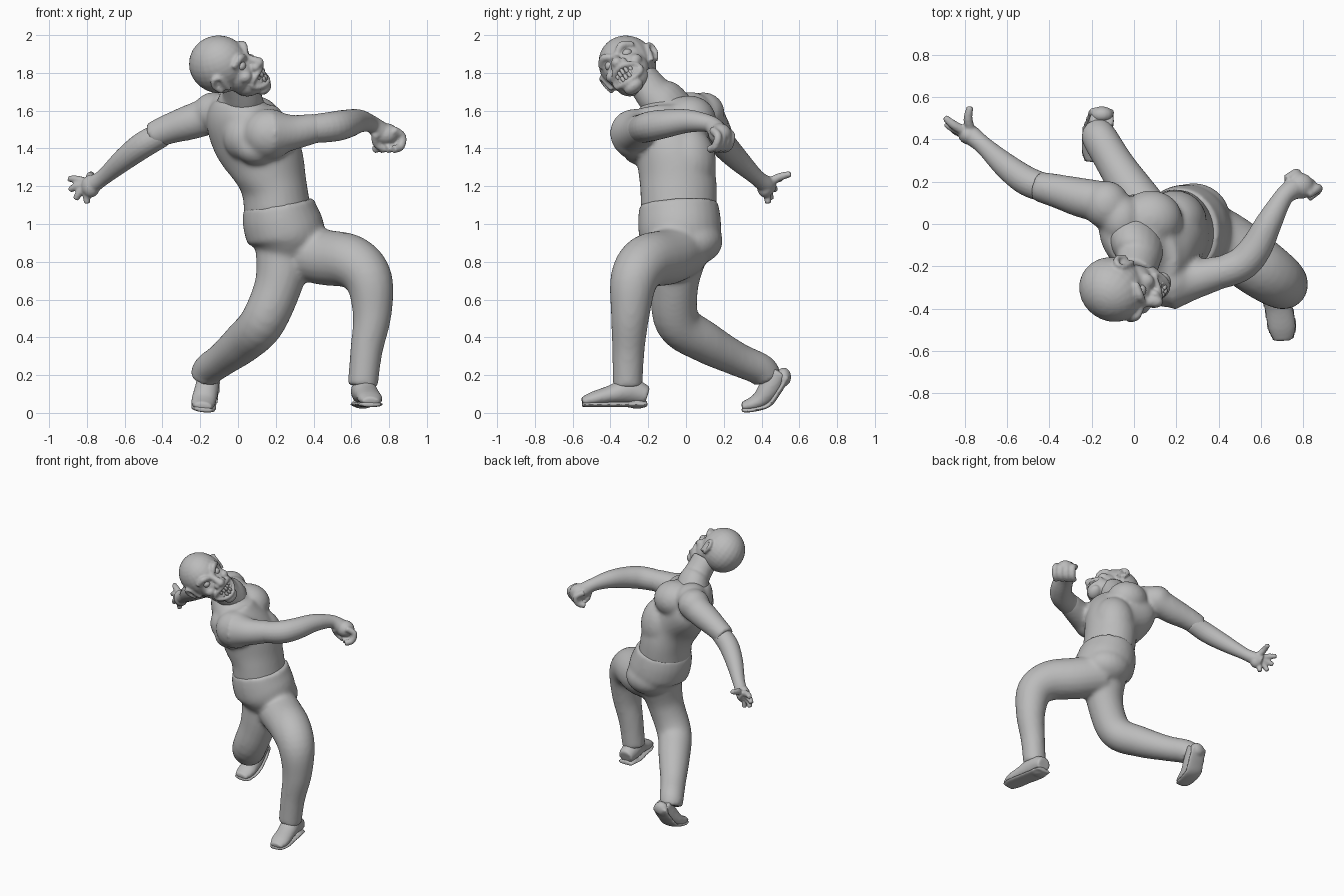
import bpy
import bmesh
import math
from mathutils import Matrix, Quaternion, Vector

cube = bpy.data.objects.get("Cube")
if cube:
    bpy.data.objects.remove(cube)

GREY = (0.5, 0.5, 0.5, 1)
clay = bpy.data.materials.new("plain grey")
clay.use_nodes = True
clay.diffuse_color = GREY
clay.node_tree.nodes["Principled BSDF"].inputs["Base Color"].default_value = GREY


def spline(points, steps):
    """Smooth a row of section values by Catmull-Rom interpolation."""
    rows = []
    last = len(points) - 1
    for i in range(last):
        p, q, r, s = (points[max(0, min(last, i + k))] for k in (-1, 0, 1, 2))
        for step in range(steps):
            t = step / steps
            rows.append([b + t / 2 * (c - a + t * (2 * a - 5 * b + 4 * c - d + t * (3 * (b - c) + d - a)))
                         for a, b, c, d in zip(p, q, r, s)])
    rows.append(list(points[last]))
    return rows


def loft(bm, sections, frame=None, steps=5, sides=20):
    """Closed tube through sections (x, y, z, half width, half depth, yaw)."""
    full = []
    for x, y, z, width, *rest in sections:
        depth = rest[0] if rest else width
        yaw = rest[1] if len(rest) > 1 else 0
        full.append((x, y, z, width, depth, math.radians(yaw)))
    rows = spline(full, steps)
    centres = [Vector(row[:3]) for row in rows]
    side = None
    rings = []
    for i, row in enumerate(rows):
        tangent = (centres[min(i + 1, len(rows) - 1)] - centres[max(i - 1, 0)]).normalized()
        if side is None:
            side = Vector((math.cos(row[5]), math.sin(row[5]), 0))
            if abs(side.dot(tangent)) > 0.8:
                side = Vector((0, 1, 0))
        else:
            side = Quaternion(tangent, row[5] - rows[i - 1][5]) @ side
        side = (side - tangent * side.dot(tangent)).normalized()
        up = tangent.cross(side)
        ring = []
        for k in range(sides):
            angle = math.tau * k / sides
            point = centres[i] + side * row[3] * math.cos(angle) + up * row[4] * math.sin(angle)
            ring.append(bm.verts.new(frame @ point if frame else point))
        rings.append(ring)
    for low, high in zip(rings, rings[1:]):
        for k in range(sides):
            j = (k + 1) % sides
            bm.faces.new((low[k], low[j], high[j], high[k]))
    bm.faces.new(rings[0][::-1])
    bm.faces.new(rings[-1])


def ball(bm, centre, radii, frame=None):
    matrix = Matrix.Translation(centre) @ Matrix.Diagonal((*radii, 1))
    bmesh.ops.create_uvsphere(bm, u_segments=24, v_segments=16, radius=1,
                              matrix=frame @ matrix if frame else matrix)


def finish(name, bm, voxel=None, soften=4):
    """Turn the gathered shapes into one object, fused when voxel is given."""
    bmesh.ops.recalc_face_normals(bm, faces=bm.faces)
    mesh = bpy.data.meshes.new(name)
    bm.to_mesh(mesh)
    bm.free()
    mesh.materials.append(clay)
    obj = bpy.data.objects.new(name, mesh)
    bpy.context.collection.objects.link(obj)
    if voxel:
        fuse = obj.modifiers.new("fuse", "REMESH")
        fuse.mode = "VOXEL"
        fuse.voxel_size = voxel
        fuse.use_smooth_shade = True
        relax = obj.modifiers.new("relax", "SMOOTH")
        relax.iterations = soften
    else:
        bpy.context.view_layer.objects.active = obj
        obj.select_set(True)
        bpy.ops.object.shade_smooth_by_angle(angle=math.radians(50))
        obj.select_set(False)


# Trousers: pelvis, bent left leg, trailing right leg
bm = bmesh.new()
loft(bm, [(.215, -.04, 1.11, .187, .208), (.23, -.035, 1.02, .207, .219),
          (.26, -.03, .92, .203, .212), (.26, -.03, .82, .14, .15)], sides=28)
ball(bm, (.28, .03, .91), (.175, .165, .13))
loft(bm, [(.29, -.01, .87, .15), (.45, -.1, .825, .148), (.6, -.21, .8, .142),
          (.692, -.275, .705, .127), (.71, -.295, .52, .103), (.68, -.305, .33, .086),
          (.66, -.31, .14, .08)])
loft(bm, [(.25, -.03, .88, .16), (.215, -.06, .68, .127), (.13, -.045, .48, .12),
          (.03, .1, .375, .11), (-.08, .27, .285, .09), (-.155, .395, .23, .085),
          (-.175, .43, .18, .08)])
finish("trousers", bm, .014, 8)

# Shirt: twisted torso, hunched upper back, shoulders, sleeves
bm = bmesh.new()
loft(bm, [(.21, -.04, 1.06, .178, .2), (.19, -.04, 1.2, .175, .203),
          (.145, -.06, 1.34, .205, .198, -30), (.06, -.08, 1.48, .25, .175, -47),
          (.01, -.09, 1.58, .22, .15, -47), (0, -.1, 1.66, .13, .11, -47)], sides=28)
ball(bm, (.165, -.27, 1.475), (.14, .125, .135))
ball(bm, (-.13, .09, 1.59), (.11, .115, .108))
ball(bm, (-.06, .02, 1.6), (.1, .12, .1))
ball(bm, (.08, .02, 1.55), (.15, .14, .13))
ball(bm, (.195, .01, 1.32), (.15, .15, .2))
ball(bm, (.04, -.18, 1.46), (.12, .13, .13))
ball(bm, (.1, -.24, 1.4), (.11, .1, .09))
loft(bm, [(.17, -.28, 1.48, .13), (.29, -.26, 1.485, .094), (.4, -.23, 1.505, .08),
          (.45, -.215, 1.51, .068)])
loft(bm, [(-.13, .1, 1.58, .1), (-.25, .125, 1.54, .094), (-.36, .155, 1.505, .081),
          (-.46, .18, 1.465, .071)])
finish("shirt", bm, .013, 10)

# Left forearm with a clenched hand
bm = bmesh.new()
loft(bm, [(.36, -.245, 1.5, .074), (.5, -.195, 1.515, .08), (.575, -.115, 1.53, .076),
          (.64, .01, 1.545, .062), (.705, .125, 1.53, .046), (.75, .165, 1.495, .052)])
ball(bm, (.785, .18, 1.475), (.066, .062, .058))
for i in range(4):
    across = Vector((.034, -.024, 0)) * (i - 1.5)
    bends = [(.77, .175, 1.5), (.818, .205, 1.465), (.81, .19, 1.41), (.77, .16, 1.395)]
    loft(bm, [(*(Vector(p) + across), .022) for p in bends], sides=10)
loft(bm, [(.73, .13, 1.48, .023), (.73, .16, 1.43, .021), (.77, .17, 1.395, .017)], sides=10)
finish("left_forearm", bm, .008)

# Right forearm with an open hand
bm = bmesh.new()
loft(bm, [(-.4, .165, 1.475, .066), (-.5, .2, 1.42, .07), (-.6, .27, 1.345, .061),
          (-.71, .37, 1.25, .043), (-.77, .42, 1.21, .046), (-.81, .45, 1.19, .038)])
ball(bm, (-.78, .42, 1.2), (.05, .045, .06))
wrist = Vector((-.765, .42, 1.21))
tips = [(-.895, .505, 1.24), (-.89, .475, 1.18), (-.86, .45, 1.13), (-.8, .435, 1.108),
        (-.775, .555, 1.265)]
for tip in tips:
    tip = Vector(tip)
    knuckle = wrist.lerp(tip, .55) + Vector((-.014, 0, .008))
    loft(bm, [(*wrist, .024), (*knuckle, .022), (*tip, .016)], sides=10)
finish("right_forearm", bm, .007, 3)

# Shoes, each with a sole and heel
shoes = {
    "left": ([(.66, -.205, .09, .055, .05), (.665, -.3, .115, .068, .07), (.685, -.4, .095, .066, .05),
              (.7, -.49, .075, .066, .038), (.705, -.55, .06, .045, .022)],
             Vector((0, 0, -.045)), (.66, -.26, .05), (.058, .058, .028)),
    "right": ([(-.15, .5, .22, .058, .055), (-.165, .445, .13, .064, .06), (-.18, .395, .07, .066, .048),
               (-.185, .34, .045, .062, .033), (-.185, .295, .035, .045, .022)],
              Vector((0, .04, -.025)), (-.152, .517, .19), (.055, .04, .05)),
}
for side, (sections, drop, heel, heel_size) in shoes.items():
    bm = bmesh.new()
    loft(bm, sections)
    finish(side + "_shoe", bm, .01, 4)
    bm = bmesh.new()
    sole = []
    for i, (x, y, z, width, depth) in enumerate(sections):
        spot = Vector((x, y, z)) + drop
        if side == "left":
            spot.z = .045
        elif i > 2:
            spot = Vector((x, y, .02))
        sole.append((*spot, width + .004, .015))
    loft(bm, sole)
    ball(bm, heel, heel_size)
    finish(side + "_sole", bm, .009, 3)

# Neck spreading into the shoulders
bm = bmesh.new()
loft(bm, [(.01, -.08, 1.57, .16, .13, -47), (.02, -.12, 1.645, .135, .11, -47),
          (.02, -.17, 1.69, .108, .095, -40), (0, -.24, 1.78, .095, .088, -20)])
finish("neck", bm, .012, 3)

# Head, laid out as forward, left, up and then tilted into place
forward, left, up = Vector((.9, -.37, .21)), Vector((.15, .8, .58)), Vector((-.38, -.49, .78))
tilt = Matrix((forward, left, up)).transposed().to_4x4()
head = Matrix.Translation((-.1, -.31, 1.845)) @ tilt
bm = bmesh.new()
ball(bm, (0, 0, 0), (.163, .148, .157), head)
ball(bm, (.085, 0, -.07), (.1, .115, .115), head)
ball(bm, (.115, 0, -.14), (.095, .096, .078), head)
ball(bm, (.175, 0, -.2), (.045, .055, .034), head)
loft(bm, [(.14, 0, .03, .02), (.175, 0, -.01, .022), (.205, 0, -.04, .03)], head, sides=12)
ball(bm, (.21, 0, -.045), (.032, .03, .028), head)
for s in (-1, 1):
    ball(bm, (.195, .027 * s, -.052), (.024, .022, .02), head)
    ball(bm, (.135, .075 * s, -.065), (.04, .037, .033), head)
    loft(bm, [(.16, .015 * s, .015, .016), (.15, .06 * s, .045, .022), (.11, .105 * s, .025, .018)],
         head, sides=12)
    rim = [(.045, .13, -.085), (.04, .14, -.04), (.03, .148, .005), (0, .16, .012),
           (-.015, .16, -.03), (.01, .145, -.08)]
    loft(bm, [(x, y * s, z, .014) for x, y, z in rim], head, sides=10)
    ball(bm, (.015, .138 * s, -.035), (.032, .014, .045), head)
# Snarling lips
lip = []
for i in range(13):
    angle = math.tau * i / 12
    across = math.cos(angle)
    lip.append((.214 - .06 * across ** 2, .083 * across, -.125 + .048 * math.sin(angle), .015))
loft(bm, lip, head, steps=3, sides=10)
finish("head", bm, .008, 3)

# Eyes
for s, side in ((-1, "right"), (1, "left")):
    bm = bmesh.new()
    ball(bm, (.135, .055 * s, -.005), (.027, .029, .025), head)
    finish(side + "_eye", bm)

# Teeth in two curved rows
bm = bmesh.new()
for row in (-1, 1):
    for i in range(7):
        across = (i - 3) / 3
        ball(bm, (.212 - .05 * across ** 2, .062 * across, -.125 + row * .017),
             (.012, .0105, .022 - .006 * abs(across)), head)
finish("teeth", bm)
